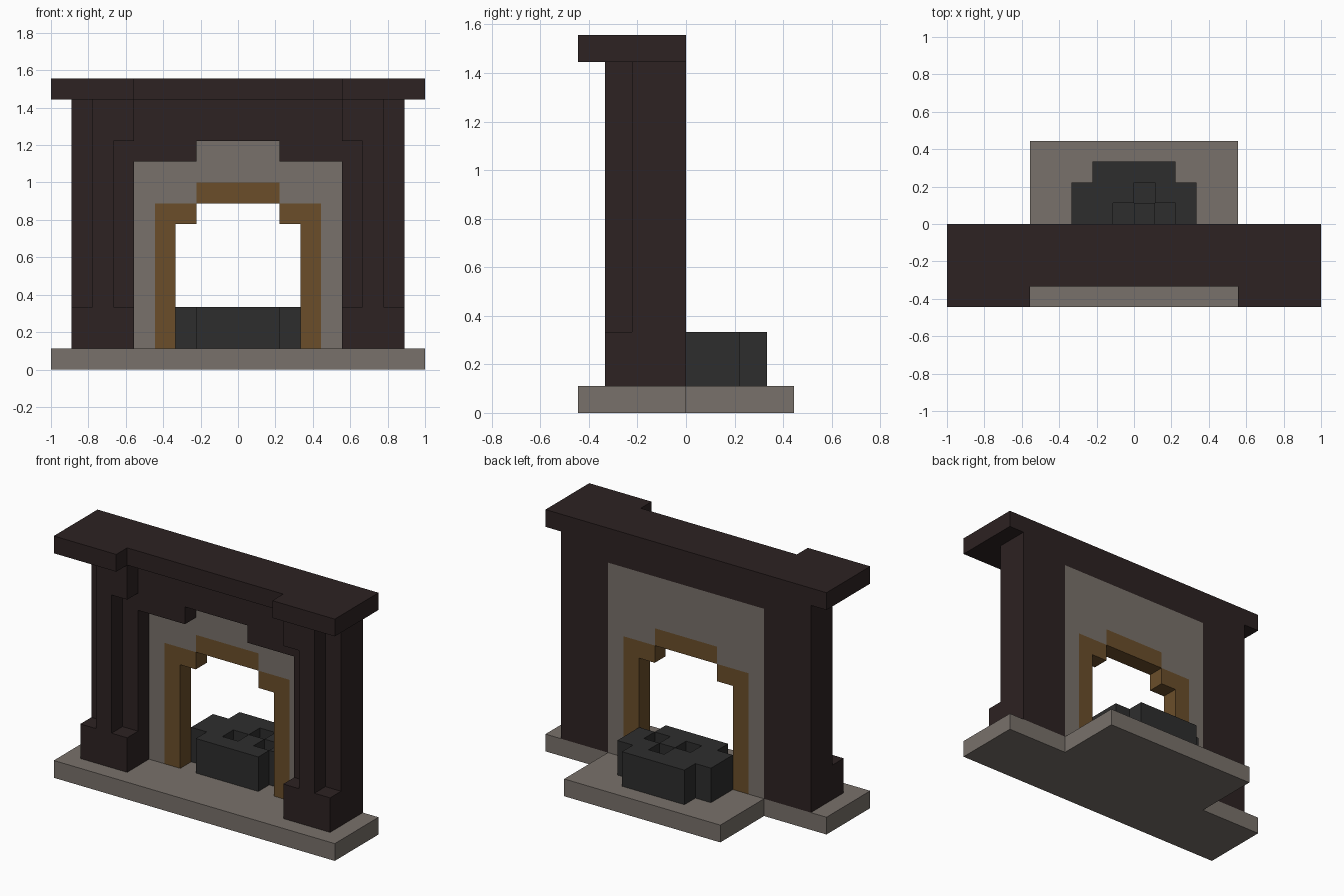
import bpy, bmesh
from mathutils import Vector

cube = bpy.data.objects.get("Cube")
if cube:
    bpy.data.objects.remove(cube, do_unlink=True)

U = 1 / 9  # one block of the blocky grid


def material(name, rgb):
    m = bpy.data.materials.new(name)
    m.use_nodes = True
    m.diffuse_color = (*rgb, 1)
    bsdf = m.node_tree.nodes["Principled BSDF"]
    bsdf.inputs["Base Color"].default_value = (*rgb, 1)
    bsdf.inputs["Roughness"].default_value = 0.9
    return m


DARK_WOOD = material("dark wood", (0.026, 0.016, 0.016))
STONE = material("grey stone", (0.190, 0.165, 0.145))
BRASS = material("brown trim", (0.145, 0.076, 0.023))
COAL = material("charcoal", (0.027, 0.027, 0.027))


def finish(bm, name, mat):
    bmesh.ops.recalc_face_normals(bm, faces=bm.faces)
    mesh = bpy.data.meshes.new(name)
    bm.to_mesh(mesh)
    bm.free()
    mesh.materials.append(mat)
    ob = bpy.data.objects.new(name, mesh)
    bpy.context.collection.objects.link(ob)
    return ob


def prism(name, outline, plane, lo, hi, mat):
    """Extrude an outline: 'xy' plans rise from z lo to hi, 'xz' elevations run in y."""
    bm = bmesh.new()
    place = {"xy": lambda a, b: (a, b, lo), "xz": lambda a, b: (a, lo, b)}[plane]
    face = bm.faces.new([bm.verts.new(Vector(place(a, b)) * U) for a, b in outline])
    step = Vector((0, 0, hi - lo) if plane == "xy" else (0, hi - lo, 0)) * U
    new = bmesh.ops.extrude_face_region(bm, geom=[face])["geom"]
    bmesh.ops.translate(bm, vec=step, verts=[v for v in new if isinstance(v, bmesh.types.BMVert)])
    return finish(bm, name, mat)


def mirrored(half):
    """Complete a right-half outline across x = 0."""
    return half + [(-x, y) for x, y in reversed(half)]


def rect(x0, x1, y0, y1):
    return [(x0, y0), (x1, y0), (x1, y1), (x0, y1)]


# Hearth slab with a rear extension
prism("hearth_slab", mirrored([(9, -4), (9, 0), (5, 0), (5, 4)]), "xy", 0, 1, STONE)

# Mantel shelf with projecting ends
prism("mantel_shelf", mirrored([(5, -3), (5, -4), (9, -4), (9, 0)]), "xy", 13, 14, DARK_WOOD)

# Piers, feet and inner brackets on both sides
for s, side in ((1, "left"), (-1, "right")):
    def flip(pts):
        return [(s * x, y) for x, y in pts]
    pier = [(5, 0), (5, -2), (6, -2), (6, -3), (7, -3), (7, -2), (8, -2), (8, 0)]
    prism(side + "_pier", flip(pier), "xy", 3, 13, DARK_WOOD)
    prism(side + "_pier_foot", flip(rect(5, 8, -3, 0)), "xy", 1, 3, DARK_WOOD)
    prism(side + "_bracket", flip(rect(5, 6, -3, -2)), "xy", 11, 13, DARK_WOOD)

# Stepped header and the beam behind it
prism("header", mirrored([(2, 11), (2, 10), (5, 10), (5, 13)]), "xz", -2, -1, DARK_WOOD)
prism("rear_beam", rect(-5, 5, 12, 13), "xz", -1, 0, DARK_WOOD)

# Stone surround and the trim lining the stepped opening
trim_outer = [(4, 1), (4, 8), (2, 8), (2, 9)]
surround = [(-x, z) for x, z in trim_outer] + trim_outer[::-1]
prism("stone_surround", surround + [(5, 1), (5, 12), (-5, 12), (-5, 1)], "xz", -1, 0, STONE)
trim_inner = [(3, 1), (3, 7), (2, 7), (2, 8)]
for s, side in ((1, "left"), (-1, "right")):
    leg = [(3, 1), (4, 1), (4, 8), (2, 8), (2, 7), (3, 7)]
    prism(side + "_trim", [(s * x, z) for x, z in leg], "xz", -1, 0, BRASS)
prism("top_trim", rect(-2, 2, 8, 9), "xz", -1, 0, BRASS)

# Coal bed: a cross-shaped pile of blocks with pits in the top layer
pits = {(-1, 0), (1, 0), (0, 1)}
plan = {(x, y) for x in range(-3, 3) for y in range(0, 2)}
plan |= {(x, y) for x in range(-2, 2) for y in range(-1, 3)}
blocks = {(x, y, z) for x, y in plan for z in (1, 2) if z == 1 or (x, y) not in pits}
bm = bmesh.new()
for cell in blocks:
    for axis in range(3):
        for d in (0, 1):
            near = list(cell)
            near[axis] += 2 * d - 1
            if tuple(near) in blocks:
                continue
            corners = []
            for a, b in ((0, 0), (1, 0), (1, 1), (0, 1)):
                p = list(cell)
                p[axis] += d
                p[(axis + 1) % 3] += a
                p[(axis + 2) % 3] += b
                corners.append(bm.verts.new(Vector(p) * U))
            bm.faces.new(corners)
bmesh.ops.remove_doubles(bm, verts=bm.verts, dist=1e-4)
finish(bm, "coal_bed", COAL)
